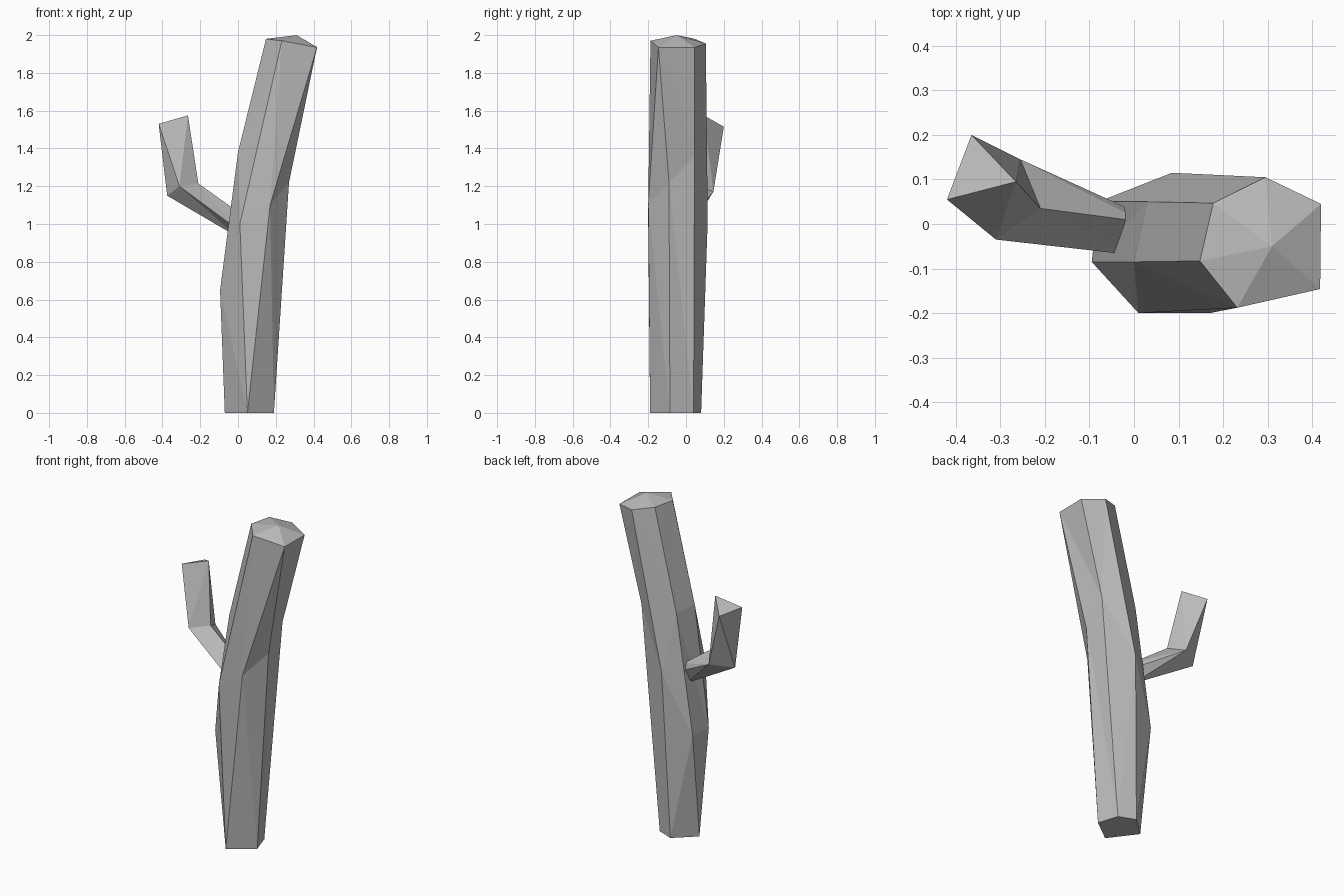
import bpy
import bmesh

default_cube = bpy.data.objects.get("Cube")
if default_cube:
    bpy.data.objects.remove(default_cube, do_unlink=True)


def make_material(name, colour):
    material = bpy.data.materials.new(name)
    material.use_nodes = True
    material.diffuse_color = colour
    material.node_tree.nodes["Principled BSDF"].inputs["Base Color"].default_value = colour
    return material


def build_part(name, points, faces, material):
    """Build a flat-shaded closed part from named corner points."""
    bm = bmesh.new()
    corners = {key: bm.verts.new(position) for key, position in points.items()}
    for face in faces:
        bm.faces.new([corners[key] for key in face.split()])
    bmesh.ops.triangulate(bm, faces=[f for f in bm.faces if len(f.verts) == 4])
    bmesh.ops.recalc_face_normals(bm, faces=bm.faces)
    mesh = bpy.data.meshes.new(name)
    bm.to_mesh(mesh)
    bm.free()
    mesh.materials.append(material)
    part = bpy.data.objects.new(name, mesh)
    bpy.context.collection.objects.link(part)
    return part


grey = make_material("plain grey", (0.5, 0.5, 0.5, 1))

# Trunk: five-sided foot, irregular bends, six-sided crown with a low peak
trunk_points = {
    # foot
    "foot_front": (0.05, -0.19, 0),
    "foot_right": (0.19, -0.085, 0),
    "foot_back_right": (0.15, 0.04, 0),
    "foot_back": (0.05, 0.08, 0),
    "foot_left": (-0.07, -0.03, 0),
    # bends
    "low_left": (-0.095, -0.085, 0.65),
    "low_back": (-0.08, 0.05, 0.65),
    "bend_front": (0.01, -0.2, 1.0),
    "bend_front_right": (0.17, -0.2, 1.1),
    "bend_right": (0.27, -0.09, 1.22),
    "bend_back_right": (0.27, 0.045, 1.36),
    "bend_back": (0.085, 0.115, 1.02),
    "high_back": (0.03, 0.05, 1.37),
    "high_left": (0, -0.085, 1.38),
    # crown
    "top_front": (0.232, -0.188, 1.97),
    "top_right": (0.418, -0.146, 1.935),
    "top_back_right": (0.42, 0.045, 1.935),
    "top_back": (0.295, 0.105, 1.955),
    "top_back_left": (0.178, 0.047, 1.98),
    "top_left": (0.148, -0.083, 1.98),
    "peak": (0.31, -0.05, 2),
}
trunk_faces = [
    "foot_front foot_left foot_back foot_back_right foot_right",
    # lower trunk
    "foot_front bend_front_right bend_front",
    "foot_front foot_right bend_right bend_front_right",
    "foot_right foot_back_right bend_right",
    "foot_back_right bend_back_right bend_right",
    "foot_back_right foot_back bend_back bend_back_right",
    "foot_back foot_left low_back bend_back",
    "foot_left low_left low_back",
    "foot_left foot_front bend_front low_left",
    # middle
    "low_left bend_front high_left",
    "low_left high_left high_back low_back",
    "low_back high_back bend_back",
    # upper trunk
    "bend_front bend_front_right top_right top_front",
    "bend_front_right bend_right top_right",
    "bend_right bend_back_right top_back_right top_right",
    "bend_back_right bend_back top_back top_back_right",
    "bend_back high_back top_back_left top_back",
    "high_back high_left top_left top_back_left",
    "high_left bend_front top_front top_left",
]
rim = ["top_front", "top_right", "top_back_right", "top_back", "top_back_left", "top_left"]
trunk_faces += [f"{a} {b} peak" for a, b in zip(rim, rim[1:] + rim[:1])]
build_part("trunk", trunk_points, trunk_faces, grey)

# Branch: four-sided arm rooted in the trunk, elbow, three-cornered tip
elbow = {
    "front": (-0.31, -0.035, 1.2),
    "top": (-0.21, 0.035, 1.215),
    "back": (-0.255, 0.145, 1.17),
    "under": (-0.375, 0.06, 1.15),
}
root = {
    "front": (0, -0.07, 0.97),
    "top": (0.02, 0.005, 1.05),
    "back": (0.02, 0.02, 1.01),
    "under": (0, -0.01, 0.93),
}
branch_points = {
    "tip_left": (-0.42, 0.055, 1.53),
    "tip_back": (-0.365, 0.2, 1.515),
    "tip_right": (-0.265, 0.095, 1.575),
}
branch_points.update({"elbow_" + side: p for side, p in elbow.items()})
branch_points.update({"root_" + side: p for side, p in root.items()})

branch_faces = [
    "tip_left tip_right tip_back",
    "tip_left elbow_under elbow_front",
    "tip_left elbow_front tip_right",
    "tip_right elbow_front elbow_top",
    "tip_right elbow_top elbow_back",
    "tip_right elbow_back tip_back",
    "tip_back elbow_back elbow_under",
    "tip_back elbow_under tip_left",
    "root_front root_top root_back root_under",
]
sides = list(elbow)
for a, b in zip(sides, sides[1:] + sides[:1]):
    branch_faces.append(f"root_{a} root_{b} elbow_{b} elbow_{a}")
build_part("branch", branch_points, branch_faces, grey)
